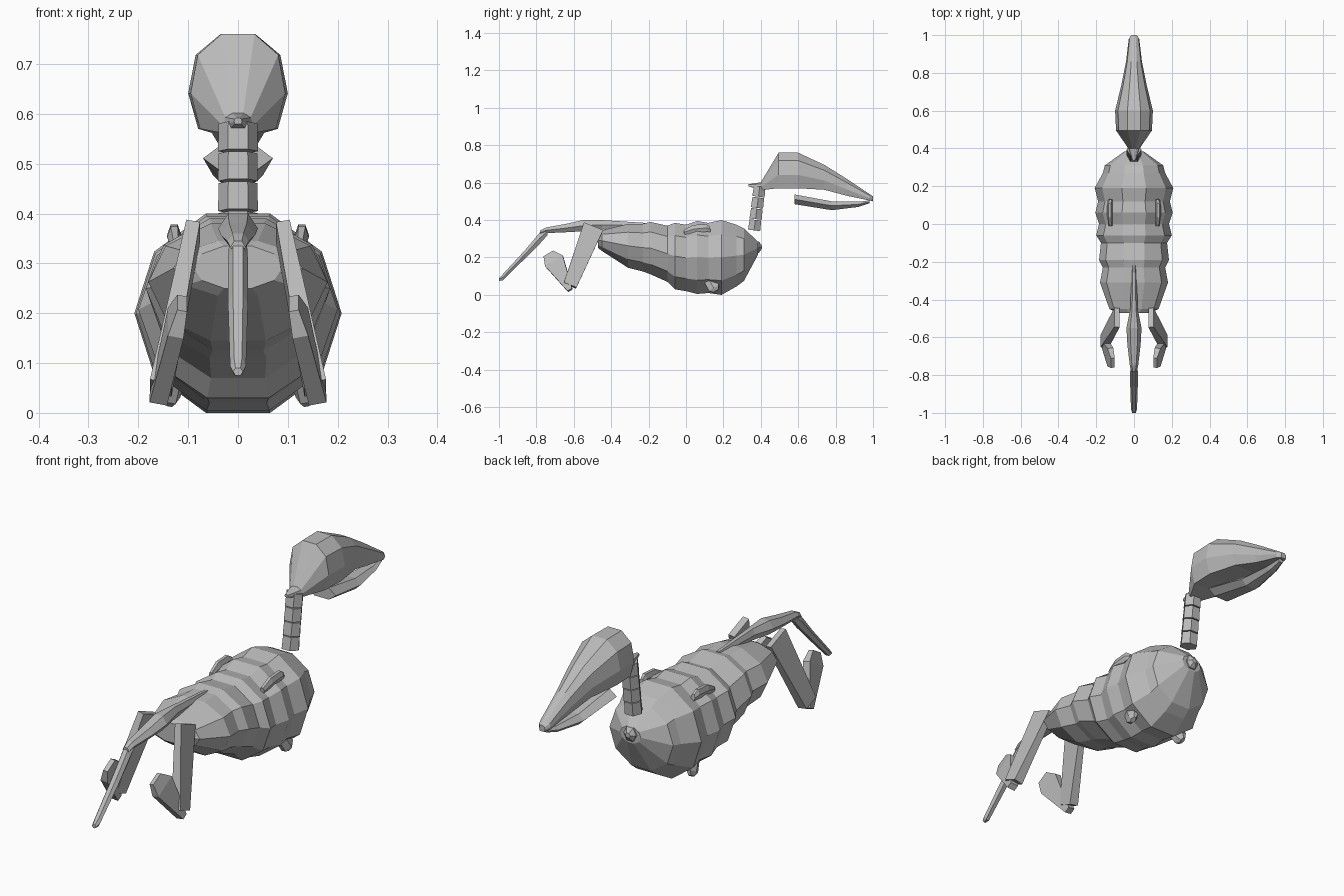
import bpy, bmesh
from math import sin, cos, pi
from mathutils import Vector

if "Cube" in bpy.data.objects:
    bpy.data.objects.remove(bpy.data.objects["Cube"], do_unlink=True)

grey = bpy.data.materials.new("plain grey")
grey.use_nodes = True
colour = (0.5, 0.5, 0.5, 1)
grey.diffuse_color = colour
grey.node_tree.nodes["Principled BSDF"].inputs["Base Color"].default_value = colour


def polygon(n, turn=0.0):
    """Regular section scaled to fill the -1..1 square vertically."""
    pts = [(cos(2 * pi * i / n + turn), sin(2 * pi * i / n + turn)) for i in range(n)]
    top = max(p[1] for p in pts)
    return [(x, z / top) for x, z in pts]


def skin(name, rings):
    """Join rings of points into a closed flat-shaded tube."""
    bm = bmesh.new()
    loops = [[bm.verts.new(p) for p in ring] for ring in rings]
    n = len(loops[0])
    for a, b in zip(loops, loops[1:]):
        for i in range(n):
            j = (i + 1) % n
            bm.faces.new((a[i], a[j], b[j], b[i]))
    bm.faces.new(loops[0])
    bm.faces.new(loops[-1])
    bmesh.ops.recalc_face_normals(bm, faces=bm.faces)
    mesh = bpy.data.meshes.new(name)
    bm.to_mesh(mesh)
    bm.free()
    mesh.materials.append(grey)
    obj = bpy.data.objects.new(name, mesh)
    bpy.context.collection.objects.link(obj)
    return obj


def loft(name, section, stations):
    """Stations are (y, top, bottom, half width)."""
    return skin(name, [[(x * w, y, (t + b) / 2 + z * (t - b) / 2) for x, z in section]
                       for y, t, b, w in stations])


def limb(name, section, joints):
    """Joints are (centre, half width, half depth), swept along one straight axis."""
    axis = (Vector(joints[-1][0]) - Vector(joints[0][0])).normalized()
    depth = axis.cross(Vector((1, 0, 0))).normalized()
    side = depth.cross(axis)
    return skin(name, [[Vector(c) + side * x * w + depth * z * d for x, z in section]
                       for c, w, d in joints])


def pair(name, section, joints):
    for label, s in (("left", 1), ("right", -1)):
        limb(label + "_" + name, section,
             [((s * c[0], c[1], c[2]), w, d) for c, w, d in joints])


decagon, hexagon = polygon(10), polygon(6)
square = polygon(4, pi / 4)
square = [(1, 1), (-1, 1), (-1, -1), (1, -1)]
skull = [(.35, 1), (.85, .56), (1, -.25), (.8, -1),
         (-.8, -1), (-1, -.25), (-.85, .56), (-.35, 1)]

# Ribbed body
loft("body", decagon, [
    (-.47, .335, .25, .09), (-.45, .345, .235, .13), (-.31, .38, .145, .18),
    (-.23, .38, .125, .165), (-.19, .39, .11, .185), (-.10, .37, .07, .175),
    (-.06, .385, .03, .2), (0, .375, .02, .185), (.06, .395, .005, .205),
    (.12, .385, .01, .19), (.19, .4, 0, .208), (.27, .375, .045, .165),
    (.31, .355, .075, .155), (.385, .285, .215, .05)])
loft("neck_stump", hexagon, [(.36, .29, .22, .035), (.39, .285, .225, .03), (.405, .265, .245, .012)])

# Tail in two bony pieces
loft("tail_base", hexagon, [(-.22, .385, .36, .012), (-.45, .4, .35, .02),
                            (-.55, .4, .34, .04), (-.64, .38, .335, .035),
                            (-.75, .36, .33, .022), (-.78, .345, .32, .015)])
loft("tail_tip", hexagon, [(-.74, .36, .32, .018), (-.78, .335, .275, .02),
                           (-.86, .24, .195, .02), (-.98, .11, .077, .016), (-1, .09, .075, .01)])

# Hind legs
pair("thigh", square, [((.09, -.495, .365), .014, .055), ((.155, -.62, .05), .022, .036)])
pair("shank", square, [((.16, -.62, .025), .018, .014), ((.125, -.705, .18), .016, .055),
                       ((.112, -.735, .22), .01, .03)])

# Small stubs under the belly and flat ridges on the back
pair("belly_stub", hexagon, [((.115, .1, .12), .022, .028), ((.135, .15, .035), .02, .03),
                             ((.138, .16, .02), .011, .014)])
pair("back_ridge", hexagon, [((.125, -.01, .335), .01, .012), ((.128, .04, .352), .014, .022),
                             ((.128, .11, .358), .014, .02), ((.125, .13, .35), .01, .014)])

# Neck of four separate bones rising from the back
base, top = Vector((0, .364, .345)), Vector((0, .395, .585))
for i in range(4):
    a, b = base.lerp(top, i / 4), base.lerp(top, (i + .93) / 4)
    limb("neck_bone_%d" % (i + 1), hexagon, [(a, .04, .033), (b, .039, .031)])

# Skull with a long snout
loft("skull", skull, [
    (.335, .592, .58, .008), (.40, .602, .56, .03), (.495, .76, .57, .095),
    (.6, .76, .57, .1), (.74, .695, .562, .066), (.86, .62, .53, .042),
    (.98, .54, .505, .028), (1, .527, .5, .014)])

# Lower jaw
loft("lower_jaw", hexagon, [(.58, .537, .485, .07), (.78, .5, .453, .05),
                            (.92, .498, .47, .028), (.98, .505, .49, .015)])
